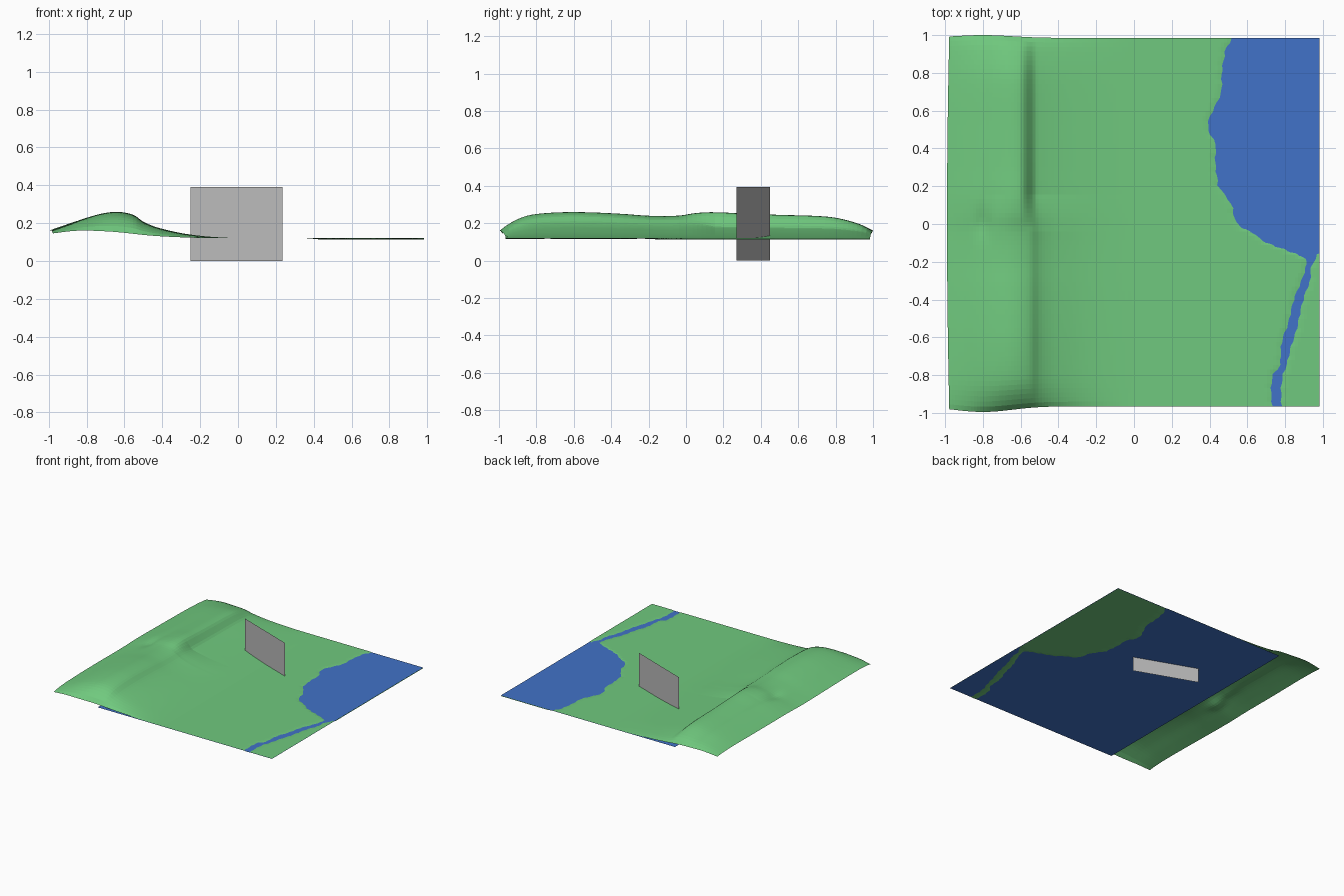
import bpy, math

if "Cube" in bpy.data.objects:
    bpy.data.objects.remove(bpy.data.objects["Cube"])

WATER = 0.118


def material(name, rgb):
    m = bpy.data.materials.new(name)
    m.diffuse_color = (*rgb, 1)
    m.use_nodes = True
    m.node_tree.nodes["Principled BSDF"].inputs["Base Color"].default_value = m.diffuse_color
    return m


def add_object(name, verts, faces, mat):
    me = bpy.data.meshes.new(name)
    me.from_pydata(verts, [], faces)
    me.materials.append(mat)
    me.update()
    ob = bpy.data.objects.new(name, me)
    bpy.context.collection.objects.link(ob)
    return ob


def curve(pts, t, smooth=True):
    """Value at t of a line or a smooth curve through sorted (t, value) points."""
    if t <= pts[0][0]:
        return pts[0][1]
    if t >= pts[-1][0]:
        return pts[-1][1]
    i = max(k for k in range(len(pts) - 1) if pts[k][0] <= t)
    (t0, a), (t1, b) = pts[i], pts[i + 1]
    h = t1 - t0
    u = (t - t0) / h
    if not smooth:
        return a + (b - a) * u

    def slope(k):
        lo, hi = pts[max(k - 1, 0)], pts[min(k + 1, len(pts) - 1)]
        return (hi[1] - lo[1]) / (hi[0] - lo[0])
    return ((2*u**3 - 3*u**2 + 1) * a + (u**3 - 2*u**2 + u) * h * slope(i)
            + (3*u**2 - 2*u**3) * b + (u**3 - u**2) * h * slope(i + 1))


# Ridge sections along x: rounded front part, steep back part, and low border
FRONT = [(-1, .155), (-.9, .19), (-.8, .226), (-.7, .252), (-.62, .256), (-.55, .24),
         (-.5, .206), (-.45, .184), (-.4, .169), (-.3, .147), (-.2, .133), (-.1, .125), (0, .1205)]
BACK = [(-1, .155), (-.9, .19), (-.8, .222), (-.75, .23), (-.66, .25), (-.6, .25), (-.575, .235),
        (-.53, .185), (-.5, .172), (-.4, .152), (-.3, .139), (-.2, .13), (-.1, .124), (0, .1205)]
EDGE = [(-1, .143), (-.85, .16), (-.7, .157), (-.6, .149), (-.5, .138), (-.4, .13), (-.2, .122), (0, .1205)]
# Share of the ridge height reached along y
RISE = [(-.98, 0), (-.95, .35), (-.88, .75), (-.8, .93), (-.65, 1.02), (-.5, 1), (-.35, .93), (-.2, .83),
        (-.05, .84), (.05, 1), (.15, 1.06), (.3, .99), (.5, .92), (.7, .86), (.8, .76), (.9, .5),
        (.95, .28), (.985, 0)]
# Left and right banks of lake and river: (y, x)
LEFT = [(-.96, .73), (-.8, .73), (-.75, .77), (-.6, .79), (-.5, .82), (-.4, .85), (-.25, .90), (-.2, .92),
        (-.17, .9), (-.13, .79), (-.1, .70), (-.05, .63), (-.02, .57), (.02, .53), (.08, .53), (.13, .5),
        (.2, .44), (.43, .43), (.47, .4), (.53, .39), (.6, .42), (.7, .46), (.93, .48), (.98, .52)]
RIGHT = [(-.96, .78), (-.8, .785), (-.7, .82), (-.6, .85), (-.5, .87), (-.4, .9), (-.33, .92), (-.28, .935),
         (-.25, .925), (-.2, .955), (-.15, .98), (-.13, 1.15)]


def ground(x, y):
    w = min(max((y + .05) / .2, 0), 1)
    top = curve(FRONT, x) * (1 - w) + curve(BACK, x) * w
    base = curve(EDGE, x)
    z = base + (top - base) * curve(RISE, y)
    # small hollow and groove behind the crest
    z -= .012 * math.exp(-((x + .8) / .04)**2 - (y / .08)**2)
    z -= .006 * math.exp(-((x + .78) / .03)**2 - ((y - .12) / .15)**2)
    if x > .1:
        rough = .008 * math.sin(31 * y) * math.sin(57 * y + 1)
        wet = min(x - curve(LEFT, y, False) - rough, curve(RIGHT, y, False) + rough - x)
        z = WATER + min(max(-.1 * wet, -.005), .0025)
    return z


green = material("grass green", (.162, .584, .209))
blue = material("water blue", (.053, .171, .578))
grey = material("panel grey", (.5, .5, .5))

# Terrain sheet, its left border bulging outwards
NX, NY = 120, 80
verts = []
for j in range(NY + 1):
    for i in range(NX + 1):
        x = -.978 + 1.96 * i / NX
        y = -.965 + 1.95 * j / NY
        z = ground(x, -.98 + 1.965 * j / NY if x < 0 else y)
        hill = math.exp(-((x + .8) / .22)**2)
        v = 2 * j / NY - 1
        py = y + hill * v**5 * (.03 if v < 0 else .015)
        px = x - .012 * (1 - v * v) * max(0, (-x - .7) / .28)
        verts.append((px, py, z))
faces = []
for j in range(NY):
    for i in range(NX):
        a = j * (NX + 1) + i
        faces.append((a, a + 1, a + NX + 2, a + NX + 1))
add_object("terrain", verts, faces, green)

# Water sheet, hidden below the land except at lake and river
add_object("water", [(-.59, -.965, WATER), (.982, -.965, WATER), (.982, .985, WATER), (-.59, .985, WATER)],
           [(0, 1, 2, 3)], blue)

# Upright panel standing through the terrain
add_object("upright_panel", [(-.25, .45, 0), (.235, .27, 0), (.235, .27, .392), (-.25, .45, .392)],
           [(0, 1, 2, 3)], grey)
